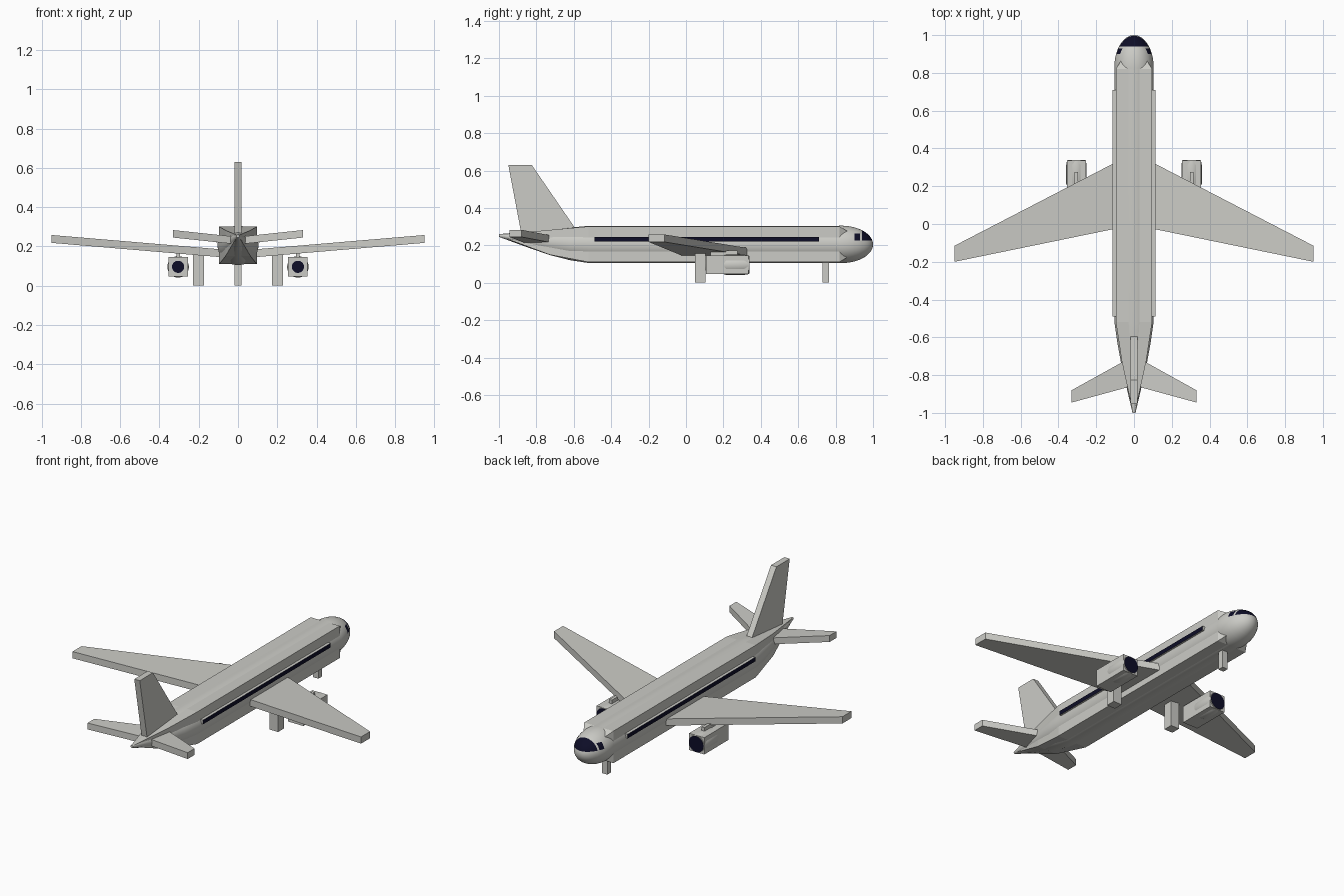
import bpy, bmesh, math
from mathutils import Vector

cube = bpy.data.objects.get("Cube")
if cube:
    bpy.data.objects.remove(cube, do_unlink=True)


def material(name, color):
    m = bpy.data.materials.new(name)
    m.use_nodes = True
    m.diffuse_color = (*color, 1)
    m.node_tree.nodes["Principled BSDF"].inputs["Base Color"].default_value = (*color, 1)
    return m


GREY = material("light grey", (0.6, 0.6, 0.565))
DARK = material("dark glass", (0.004, 0.004, 0.02))


def finish(name, bm, dark=None, smooth=False):
    """Turn a bmesh into an object; faces passing the dark rule become glass."""
    bmesh.ops.recalc_face_normals(bm, faces=bm.faces)
    bm.normal_update()
    for f in bm.faces:
        if dark and dark(f):
            f.material_index = 1
    me = bpy.data.meshes.new(name)
    bm.to_mesh(me)
    bm.free()
    me.materials.append(GREY)
    me.materials.append(DARK)
    ob = bpy.data.objects.new(name, me)
    bpy.context.collection.objects.link(ob)
    if smooth:
        bpy.ops.object.select_all(action='DESELECT')
        ob.select_set(True)
        bpy.context.view_layer.objects.active = ob
        bpy.ops.object.shade_smooth_by_angle(angle=math.radians(35))
    return ob


def skin(name, rings, dark=None, smooth=False):
    """Join rings of points with quads and cap both ends."""
    bm = bmesh.new()
    rows = [[bm.verts.new(p) for p in ring] for ring in rings]
    n = len(rows[0])
    for a, b in zip(rows, rows[1:]):
        for i in range(n):
            j = (i + 1) % n
            bm.faces.new((a[i], a[j], b[j], b[i]))
    bm.faces.new(rows[0])
    bm.faces.new(rows[-1])
    return finish(name, bm, dark, smooth)


def loft(name, sections, n, dark=None, smooth=False, x=0):
    """Sections are (y, bottom, top, half width); n = 4 gives a box section."""
    k = math.sqrt(2) if n == 4 else 1
    turns = [(i + 0.5) * math.tau / n for i in range(n)]
    rings = [[(x + k * w * math.cos(t), y, (lo + hi) / 2 + k * (hi - lo) / 2 * math.sin(t))
              for t in turns] for y, lo, hi, w in sections]
    return skin(name, rings, dark, smooth)


def box(name, x, y, z, dark=None):
    return loft(name, [(yy, *z, (x[1] - x[0]) / 2) for yy in y], 4, dark, x=(x[0] + x[1]) / 2)


def surface(name, root, tip, thick, side):
    """Swept slab; root and tip are (x, trailing y, leading y, bottom z)."""
    rings = [[(side * x, a, z), (side * x, b, z), (side * x, b, z + thick), (side * x, a, z + thick)]
             for x, a, b, z in (root, tip)]
    return skin(name, rings)


# Fuselage: round body with a square-cornered shell through it
loft("fuselage", [(-1, 0.245, 0.26, 0.008), (-0.85, 0.19, 0.273, 0.043),
                  (-0.73, 0.148, 0.284, 0.07), (-0.62, 0.12, 0.295, 0.09),
                  (-0.52, 0.105, 0.305, 0.104), (0.83, 0.105, 0.305, 0.104)], 32, smooth=True)
loft("fuselage_shell", [(-0.99, 0.247, 0.258, 0.007), (-0.73, 0.15, 0.282, 0.064),
                        (-0.52, 0.11, 0.301, 0.096), (0.82, 0.11, 0.301, 0.096),
                        (0.87, 0.14, 0.272, 0.066)], 4)

# Nose dome with clean cuts along the cockpit window borders
bm = bmesh.new()
bmesh.ops.create_uvsphere(bm, u_segments=48, v_segments=32, radius=1)
for v in bm.verts:
    v.co = Vector((v.co.x * 0.104, 0.83 + v.co.z * 0.17, 0.205 + v.co.y * 0.1))
for at, normal in (((0, 0, 0.225), (0, 0, 1)), ((0, 0, 0.262), (0, 0, 1)),
                   ((0, 0.94, 0), (0, 1, 0)), ((0, 0.93, 0), (0, 1, 0)),
                   ((0, 0.9, 0), (0, 1, 0))):
    bmesh.ops.bisect_plane(bm, geom=bm.verts[:] + bm.edges[:] + bm.faces[:],
                           plane_co=at, plane_no=normal)


def cockpit(f):
    c = f.calc_center_median()
    front = c.y > 0.94 and c.z > 0.225
    side = 0.9 < c.y < 0.93 and 0.225 < c.z < 0.262
    return front or side


finish("nose", bm, cockpit, smooth=True)

# Tail fin
fin = [(-0.88, 0.26), (-0.595, 0.295), (-0.825, 0.63), (-0.95, 0.63)]
skin("tail_fin", [[(x, y, z) for y, z in fin] for x in (-0.018, 0.018)])

# Nose gear
box("nose_gear", (-0.018, 0.018), (0.73, 0.765), (0, 0.125))

for side, label in ((1, "left"), (-1, "right")):
    def span(a, b):
        return sorted((side * a, side * b))

    # Wings and tailplanes
    surface(label + "_wing", (0.05, -0.015, 0.351, 0.142), (0.95, -0.2, -0.115, 0.218), 0.04, side)
    surface(label + "_tailplane", (0, -0.855, -0.697, 0.21), (0.33, -0.945, -0.88, 0.245), 0.038, side)

    # Cabin window strip
    box(label + "_windows", span(0.09, 0.113), (-0.49, 0.71), (0.22, 0.245),
        lambda f: f.normal.x * side > 0.9)

    # Engine: square casing, round barrel, intake and exhaust discs, pylon
    ex = 0.305 * side
    box(label + "_engine_casing", span(0.255, 0.355), (0.108, 0.335), (0.046, 0.146))
    loft(label + "_engine_barrel", [(0.19, 0.05, 0.142, 0.046), (0.215, 0.041, 0.151, 0.055),
                                    (0.31, 0.041, 0.151, 0.055), (0.337, 0.046, 0.146, 0.05)],
         24, smooth=True, x=ex)
    loft(label + "_intake", [(0.335, 0.048, 0.144, 0.048), (0.34, 0.048, 0.144, 0.048)],
         24, lambda f: f.normal.y > 0.9, x=ex)
    loft(label + "_exhaust", [(0.104, 0.065, 0.127, 0.031), (0.11, 0.065, 0.127, 0.031)],
         24, lambda f: f.normal.y < -0.9, x=ex)
    box(label + "_pylon", span(0.296, 0.314), (0.13, 0.275), (0.14, 0.172))

    # Main gear
    box(label + "_main_gear", span(0.174, 0.23), (0.048, 0.104), (0, 0.165))
